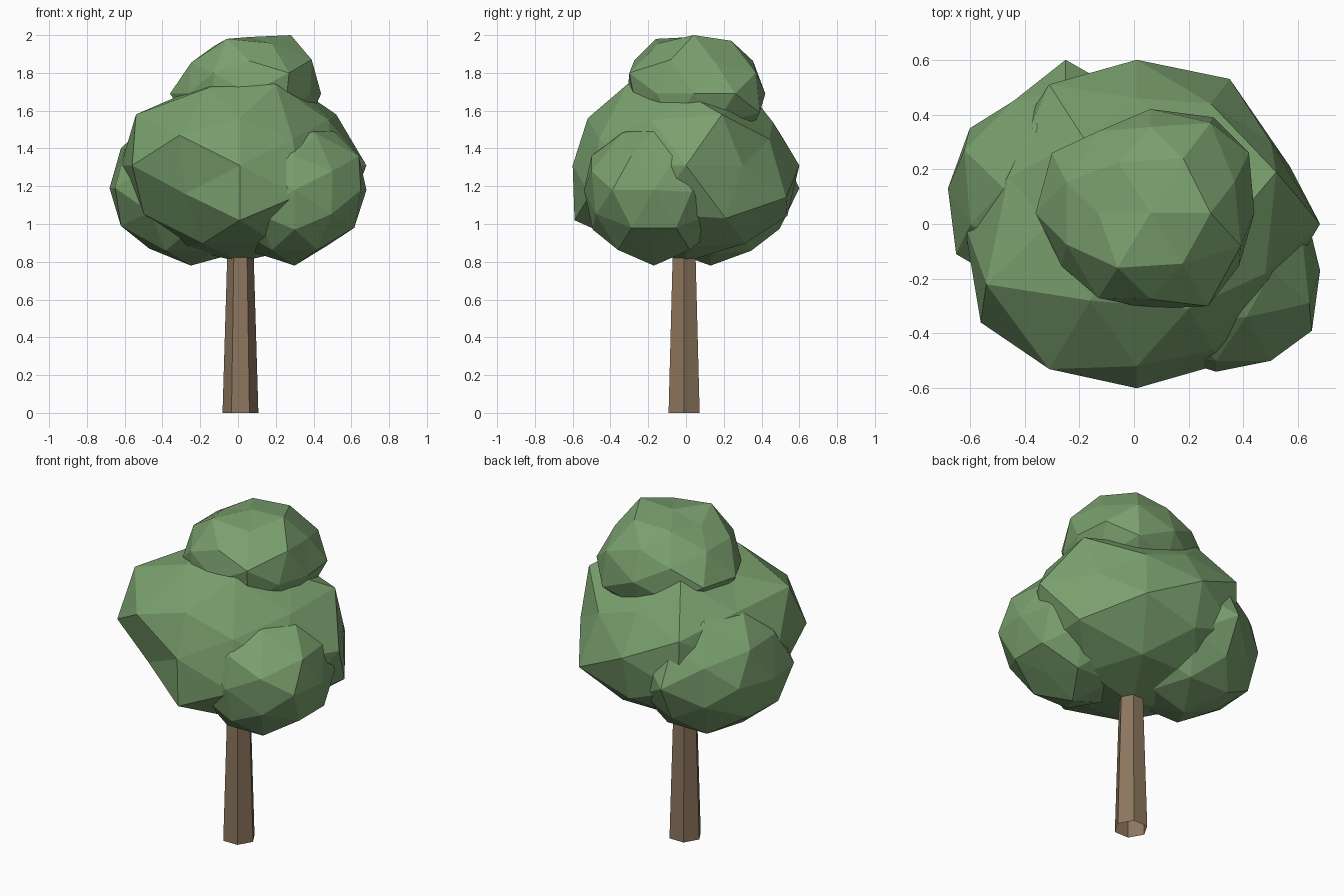
import bpy, bmesh, math
from itertools import product
from mathutils import Vector


def make_material(name, colour):
    m = bpy.data.materials.new(name)
    m.diffuse_color = (*colour, 1)
    return m


green = make_material("leaf green", (0.195, 0.352, 0.156))
brown = make_material("bark brown", (0.262, 0.181, 0.112))


def add_object(bm, name, mat):
    me = bpy.data.meshes.new(name)
    bm.to_mesh(me)
    bm.free()
    me.materials.append(mat)
    ob = bpy.data.objects.new(name, me)
    bpy.context.collection.objects.link(ob)
    return ob


def sphere_directions():
    """Once-divided icosahedron, aligned to the axes: 42 unit directions."""
    found = set()
    for base in ((0.526, 0, 0.851), (1, 0, 0), (0.309, 0.5, 0.809)):
        for k in range(3):
            p = base[k:] + base[:k]
            for s in product((-1, 1), repeat=3):
                found.add(tuple(a * b + 0.0 for a, b in zip(p, s)))
    return [Vector(p).normalized() for p in sorted(found)]


def leaf_clump(name, centre, radii, corners):
    """Faceted ellipsoid whose nearest vertices are pulled out to given corners."""
    c, r = Vector(centre), Vector(radii)
    bm = bmesh.new()
    dirs = sphere_directions()
    verts = [bm.verts.new(d) for d in dirs]
    bmesh.ops.convex_hull(bm, input=verts)
    for v, d in zip(verts, dirs):
        v.co = c + d * r
    for corner in corners:
        t = Vector(corner)
        off = t - c
        aim = Vector(off[i] / r[i] for i in range(3)).normalized()
        i = max(range(len(dirs)), key=lambda n: dirs[n].dot(aim))
        verts[i].co = t
    bmesh.ops.recalc_face_normals(bm, faces=bm.faces)
    return add_object(bm, name, green)


# Trunk: tapered hexagonal post, open at the ends
bm = bmesh.new()
rings = []
for z, rad in ((0, 0.095), (1.0, 0.065)):
    rings.append([bm.verts.new((0.013 + rad * math.cos(k * math.pi / 3),
                                -0.01 + rad * math.sin(k * math.pi / 3), z)) for k in range(6)])
for k in range(6):
    n = (k + 1) % 6
    bm.faces.new((rings[0][k], rings[0][n], rings[1][n], rings[1][k]))
add_object(bm, "trunk", brown)

# Main crown
leaf_clump("main_crown", (0.01, 0, 1.31), (0.63, 0.63, 0.51), [
    (0.68, 0, 1.31), (0.01, 0.60, 1.31), (0.01, -0.60, 1.31),
    (0.01, -0.59, 1.02), (-0.56, -0.36, 1.31), (-0.54, -0.22, 1.58),
    (-0.31, -0.53, 1.47), (0.01, -0.52, 1.56), (0.28, 0.44, 1.45),
    (0.01, 0.46, 1.54), (0.52, 0.19, 1.58), (0.50, 0.30, 1.31),
    (0.57, 0.21, 1.03), (0.20, -0.31, 1.74), (-0.16, -0.28, 1.72),
    (0.36, 0, 1.69), (-0.31, 0.51, 1.46), (0.35, 0.53, 1.14),
    (-0.28, -0.46, 1.16), (-0.31, 0, 1.68), (0.17, 0.28, 1.63),
    (0.29, -0.46, 1.45), (0.48, -0.18, 1.55), (0.50, -0.30, 1.31),
    (-0.46, 0.28, 1.31), (-0.46, 0.17, 1.55)])

# Lower right clump
leaf_clump("right_clump", (0.30, -0.17, 1.17), (0.39, 0.38, 0.38), [
    (0.68, -0.17, 1.18), (0.65, -0.39, 1.18), (0.50, -0.50, 1.28),
    (0.30, -0.54, 1.18), (0.30, -0.17, 0.78), (0.41, -0.34, 1.48),
    (0.30, -0.50, 1.36), (0.64, -0.29, 1.36), (0.48, -0.17, 0.89)])

# Lower left clump
leaf_clump("left_clump", (-0.25, 0.13, 1.19), (0.43, 0.43, 0.41), [
    (-0.68, 0.13, 1.19), (-0.60, 0.35, 1.19), (-0.65, -0.11, 1.19),
    (-0.25, 0.60, 1.19), (-0.25, 0.13, 0.78), (-0.62, 0.27, 1.40),
    (-0.62, 0, 0.99), (-0.44, 0.45, 1.31), (-0.44, 0.45, 1.07),
    (-0.37, 0.35, 1.53), (-0.47, 0.13, 0.87)])

# Top clump
leaf_clump("top_clump", (0.06, 0.04, 1.69), (0.38, 0.37, 0.33), [
    (0.06, 0.04, 1.99), (0.28, 0.04, 2.0), (-0.36, 0.04, 1.69),
    (0.06, 0.42, 1.69), (0.28, 0.37, 1.80), (0.42, 0.26, 1.69),
    (0.39, -0.08, 1.87), (0.27, -0.30, 1.80), (0.06, -0.31, 1.69),
    (-0.13, -0.27, 1.80), (-0.30, 0.26, 1.69), (-0.06, -0.16, 1.98),
    (0.18, 0.24, 1.97), (-0.13, 0.04, 1.94), (0.29, 0.39, 1.59)])
